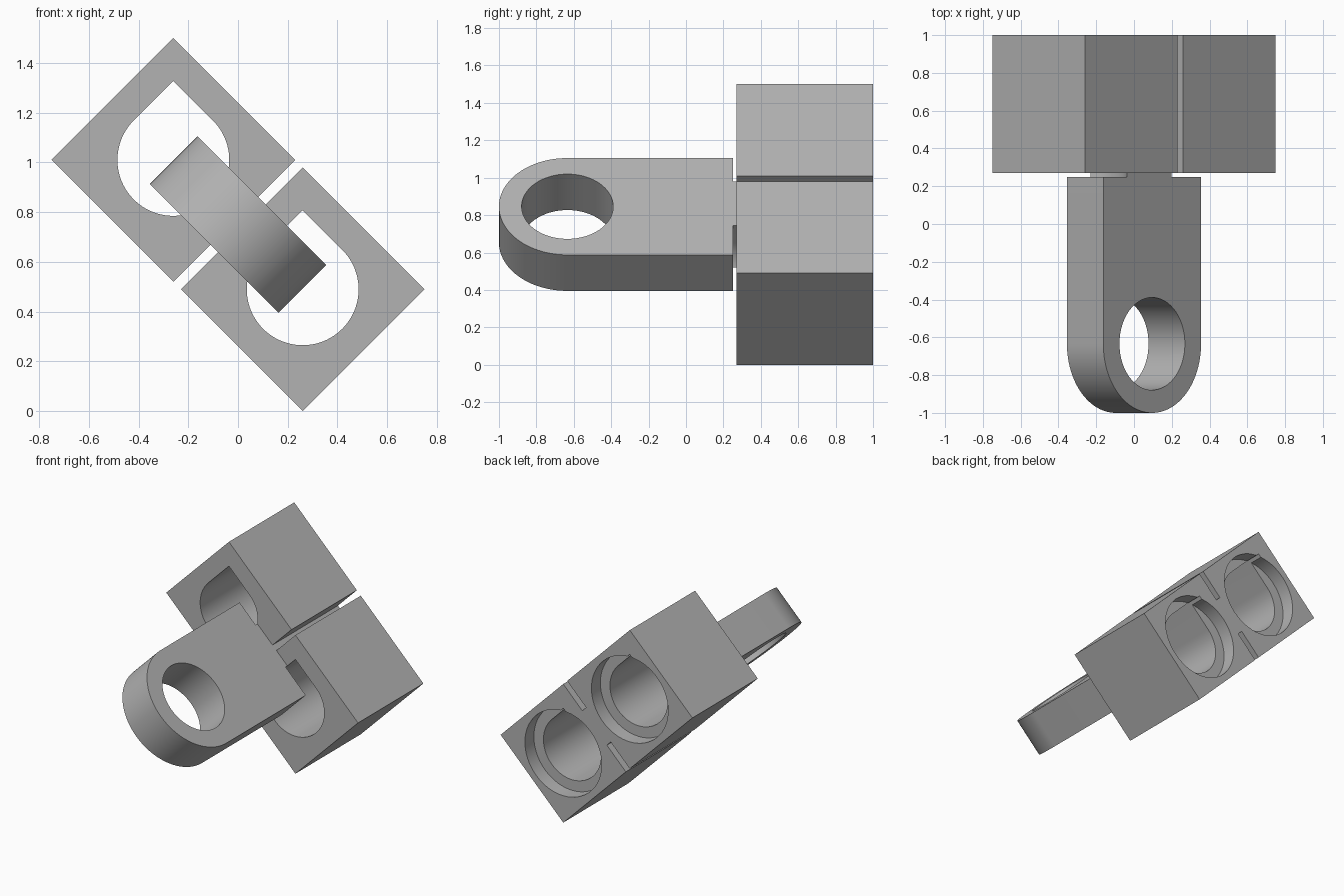
import bpy, bmesh, math
from mathutils import Vector

if "Cube" in bpy.data.objects:
    bpy.data.objects.remove(bpy.data.objects["Cube"], do_unlink=True)

grey = bpy.data.materials.new("plain grey")
grey.use_nodes = True
COLOUR = (0.45, 0.45, 0.45, 1)
grey.diffuse_color = COLOUR
grey.node_tree.nodes["Principled BSDF"].inputs["Base Color"].default_value = COLOUR

# The whole part lies along a local x axis, then leans 45 degrees about y
PITCH, HALF, GAP, WEB, BORE = 0.368, 0.3465, 0.0215, 0.136, 0.225
TAB_HALF, TAB_END, TAB_BACK, BODY_FRONT = 0.366, -0.634, 0.25, 0.27


def arc(cx, cy, r, start, end, steps=64):
    angles = [math.radians(start + (end - start) * i / steps) for i in range(steps + 1)]
    return [(cx + r * math.cos(a), cy + r * math.sin(a)) for a in angles]


def prism(name, points, low, high, axis):
    """Extrude a closed profile along local y or z."""
    bm = bmesh.new()
    place = (lambda a, b, c: (a, c, b)) if axis == "y" else (lambda a, b, c: (a, b, c))
    face = bm.faces.new([bm.verts.new(place(a, b, low)) for a, b in points])
    out = bmesh.ops.extrude_face_region(bm, geom=[face])
    shift = Vector(place(0, 0, high - low))
    bmesh.ops.translate(bm, vec=shift, verts=[g for g in out["geom"] if isinstance(g, bmesh.types.BMVert)])
    bmesh.ops.recalc_face_normals(bm, faces=bm.faces)
    mesh = bpy.data.meshes.new(name)
    bm.to_mesh(mesh)
    bm.free()
    mesh.materials.append(grey)
    obj = bpy.data.objects.new(name, mesh)
    bpy.context.collection.objects.link(obj)
    obj.rotation_euler.y = math.radians(45)
    obj.location.z = 0.75
    return obj


def select(obj):
    bpy.ops.object.select_all(action="DESELECT")
    obj.select_set(True)
    bpy.context.view_layer.objects.active = obj


def cut(obj, cutters):
    select(obj)
    for cutter in cutters:
        cutter.hide_render = True
        mod = obj.modifiers.new("cut", "BOOLEAN")
        mod.operation, mod.solver, mod.object = "DIFFERENCE", "EXACT", cutter
        bpy.ops.object.modifier_apply(modifier=mod.name)


# Twin socket body: two square blocks joined by a narrow web
end = PITCH + HALF
quarter = [(end, HALF), (GAP, HALF), (GAP, WEB)]
left = [(-x, z) for x, z in reversed(quarter)]
outline = quarter + left
outline += [(-x, -z) for x, z in outline]
body = prism("socket_body", outline, BODY_FRONT, 1, "y")

# Short neck between body and tab
neck = prism("neck", [(-0.21, -WEB), (0.21, -WEB), (0.21, WEB), (-0.21, WEB)], TAB_BACK, BODY_FRONT, "y")

# Teardrop bores and round counterbores at the back
bores, recesses = [], []
for side in (-1, 1):
    cx = side * PITCH
    drop = arc(cx, 0, BORE, 180, 450) + [(cx - BORE, BORE)]
    bores.append(prism("bore_cutter", drop, 0.2, 1.1, "y"))
    recesses.append(prism("recess_cutter", arc(cx, 0, 0.30, 0, 360)[:-1], 0.9, 1.1, "y"))
cut(body, bores + recesses)
cut(neck, bores)

# Rounded hanging tab with an eye
tab_profile = [(TAB_HALF, TAB_BACK), (-TAB_HALF, TAB_BACK)] + arc(0, TAB_END, TAB_HALF, 180, 360)
tab = prism("mounting_tab", tab_profile, -WEB, WEB, "z")
eye = prism("eye_cutter", arc(0, TAB_END, 0.245, 0, 360)[:-1], -0.3, 0.3, "z")
cut(tab, [eye])

for cutter in bores + recesses + [eye]:
    bpy.data.objects.remove(cutter, do_unlink=True)

for part in (body, neck, tab):
    select(part)
    bpy.ops.object.shade_smooth_by_angle(angle=math.radians(30))
